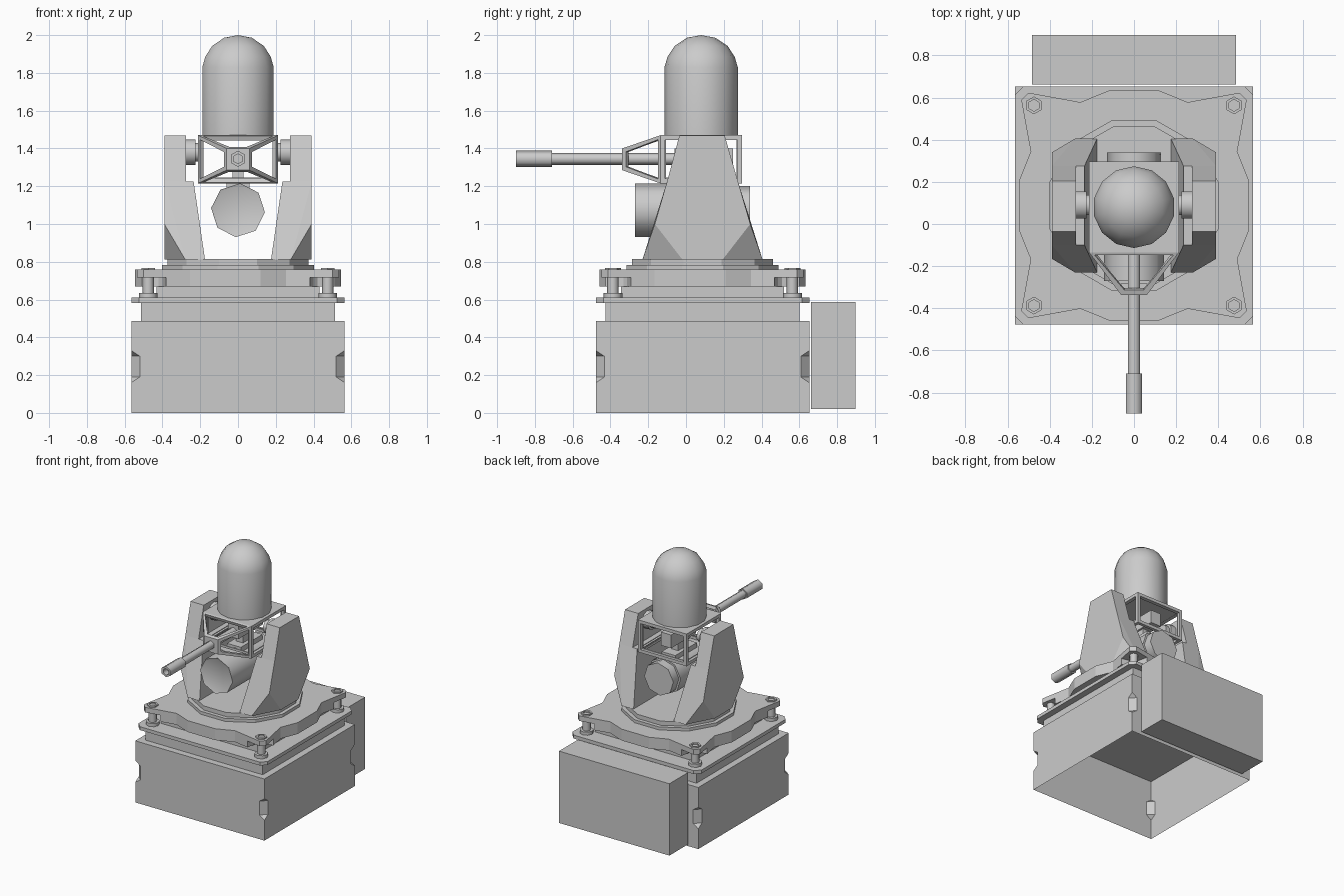
import bpy, bmesh
from math import sin, cos, pi, radians
from mathutils import Vector

if "Cube" in bpy.data.objects:
    bpy.data.objects.remove(bpy.data.objects["Cube"])

CY = 0.088   # y of the turret axis


def finish(bm, name, smooth=0):
    bmesh.ops.remove_doubles(bm, verts=bm.verts, dist=1e-5)
    bmesh.ops.recalc_face_normals(bm, faces=bm.faces)
    if smooth:
        for f in bm.faces:
            f.smooth = True
        for e in bm.edges:
            e.smooth = e.calc_face_angle(pi) < radians(smooth)
    me = bpy.data.meshes.new(name)
    bm.to_mesh(me)
    bm.free()
    ob = bpy.data.objects.new(name, me)
    bpy.context.collection.objects.link(ob)
    return ob


def loft(name, rings, bottom=True, top=True, smooth=0):
    """Skin a stack of equally long point rings."""
    bm = bmesh.new()
    rs = [[bm.verts.new(p) for p in r] for r in rings]
    n = len(rs[0])
    for a, b in zip(rs, rs[1:]):
        for i in range(n):
            bm.faces.new((a[i], a[(i + 1) % n], b[(i + 1) % n], b[i]))
    if bottom:
        bm.faces.new(rs[0])
    if top:
        bm.faces.new(rs[-1])
    return finish(bm, name, smooth)


def chamfered(x, y, c, z):
    pts = [(x, y - c), (x - c, y), (c - x, y), (-x, y - c),
           (-x, c - y), (c - x, -y), (x - c, -y), (x, c - y)]
    return [(px, py + CY, z) for px, py in pts]


def slab(name, x, y, z0, z1, c=0.0, **kw):
    return loft(name, [chamfered(x, y, c, z0), chamfered(x, y, c, z1)], **kw)


def revolve(name, prof, sides, centre, axis='Z', turn=0.0, smooth=0):
    """Spin a (radius, position) profile about an axis through centre."""
    rings = []
    for r, t in prof:
        ring = []
        for i in range(sides):
            a = turn + 2 * pi * i / sides
            u, v = r * sin(a), r * cos(a)
            p = {'X': (t, u, v), 'Y': (u, t, v), 'Z': (u, v, t)}[axis]
            ring.append(Vector(p) + Vector(centre))
        rings.append(ring)
    return loft(name, rings, prof[0][0] > 0, prof[-1][0] > 0, smooth)


def hull(name, pts):
    bm = bmesh.new()
    vs = [bm.verts.new(p) for p in pts]
    bmesh.ops.convex_hull(bm, input=vs)
    bmesh.ops.dissolve_limit(bm, angle_limit=0.01, verts=bm.verts, edges=bm.edges)
    return finish(bm, name)


def box(name, x0, x1, y0, y1, z0, z1):
    return hull(name, [(x, y, z) for x in (x0, x1) for y in (y0, y1) for z in (z0, z1)])


def open_frame(ob, border, depth, solid, drop):
    """Cut a window in each face, except faces facing 'solid'; remove 'drop' faces."""
    bm = bmesh.new()
    bm.from_mesh(ob.data)
    faces = list(bm.faces)
    gone = [f for f in faces if any(f.normal.dot(Vector(d)) > .95 for d in drop)]
    cut = [f for f in faces if f not in gone
           and not any(f.normal.dot(Vector(d)) > .95 for d in solid)]
    bmesh.ops.inset_individual(bm, faces=cut, thickness=border)
    bmesh.ops.delete(bm, geom=cut + gone, context='FACES')
    bm.to_mesh(ob.data)
    bm.free()
    m = ob.modifiers.new("thickness", 'SOLIDIFY')
    m.thickness = depth
    m.offset = -1


# Hollow base with pinched corners, open underneath
loft("base_housing", [chamfered(.565, .565, c, z) for z, c in
     ((0, 0), (.16, 0), (.19, .045), (.30, .045), (.33, 0), (.487, 0))], bottom=False)
box("rear_cabinet", -.483, .483, .662, .897, .02, .588)
slab("base_neck", .513, .513, .487, .583)
slab("base_plate", .565, .565, .583, .61, .04)
slab("base_riser", .432, .432, .61, .668)

# Star-shaped deck: full lugs on top, notched round the bolts below
def star(corner, z):
    quarter = [(.12, .545), (.255, .49)] + corner + [(.49, .255), (.545, .12)]
    pts = []
    for k in range(4):
        for x, y in quarter:
            for _ in range(k):
                x, y = y, -x
            pts.append((x, y + CY, z))
    return pts

lug = [(.50, .535), (.535, .50)]
notch = [(.38, .513), (.40, .42), (.42, .40), (.513, .38)]
loft("deck_lower", [star(notch, z) for z in (.668, .718)])
loft("deck_upper", [star(lug, z) for z in (.718, .758)])

# Corner bolts
for sx in (-1, 1):
    for sy in (-1, 1):
        c = (sx * .475, CY + sy * .475, 0)
        revolve("bolt_shaft", [(.05, .61), (.05, .635), (.03, .635), (.03, .72)], 8, c, smooth=50)
        revolve("bolt_nut", [(.042, .75), (.042, .768), (.028, .768), (.028, .758), (0, .758)], 6, c)

# Turntable rings
revolve("turntable_lower", [(.417, .755), (.417, .782)], 12, (0, CY, 0), turn=pi / 12)
revolve("turntable_upper", [(.387, .782), (.387, .815)], 12, (0, CY, 0), turn=pi / 12)

# Yoke arms and trunnions
for s in (-1, 1):
    low = []
    for y_top, y_cut, y_low, y_out in ((-.10, -.165, -.23, -.02), (.275, .34, .405, .195)):
        low += [(s * .235, y_top, 1.225), (s * .39, y_top, 1.225), (s * .39, y_cut, 1.0),
                (s * .39, y_out, .813), (s * .28, y_low, .813), (s * .175, y_low, .813)]
    hull("yoke_arm_lower", low)
    hull("yoke_arm_upper", [(s * x, y, z) for x in (.275, .39) for y, z in
                            ((-.10, 1.225), (.275, 1.225), (-.035, 1.468), (.205, 1.468))])
    revolve("trunnion", [(.05, s * .19), (.05, s * .225), (.068, s * .225), (.068, s * .28)],
            10, (0, .09, 1.38), 'X', smooth=50)

# Cradle frame and tapered barrel support
cradle = box("cradle_frame", -.213, .213, -.135, .297, 1.215, 1.47)
open_frame(cradle, .035, .03, [(0, 0, 1)], [])
nose = hull("barrel_support",
            [(x, -.135, z) for x in (-.213, .213) for z in (1.215, 1.47)] +
            [(x, -.338, z) for x in (-.06, .06) for z in (1.285, 1.40)])
open_frame(nose, .03, .025, [(0, -1, 0)], [(0, 1, 0)])

# Gun
revolve("barrel", [(0, -.85), (.026, -.85), (.026, -.9), (.043, -.9), (.043, -.71),
                   (.032, -.71), (.032, .2), (0, .2)], 6, (0, 0, 1.345), 'Y', smooth=65)
box("receiver", -.045, .045, -.06, .25, 1.295, 1.40)
box("receiver_mount", -.03, .03, .02, .14, 1.20, 1.30)

# Sensor drum under the cradle
revolve("sensor_drum", [(.132, -.265), (.143, -.27), (.143, .27), (.128, .27), (.128, .34)],
        8, (0, 0, 1.073), 'Y', turn=.08, smooth=50)
box("drum_hanger", -.06, .06, -.05, .22, 1.15, 1.23)

# Domed cover
revolve("dome", [(.194, 1.47), (.194, 1.83), (.178, 1.885), (.14, 1.943),
                 (.075, 1.986), (0, 2.0)], 14, (0, .08, 0), smooth=35)
